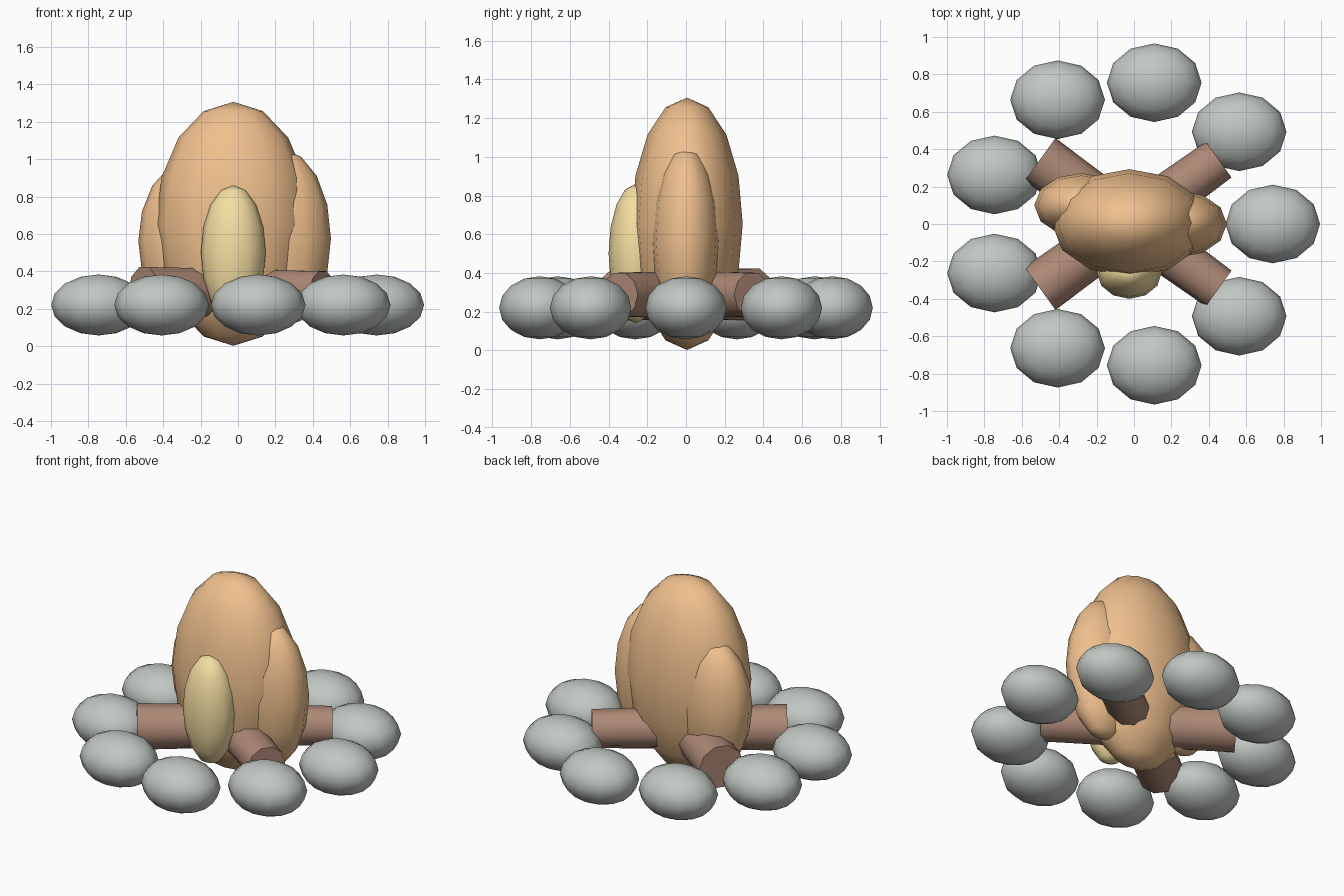
import bpy, math

if "Cube" in bpy.data.objects:
    bpy.data.objects.remove(bpy.data.objects["Cube"])


def material(name, rgb):
    m = bpy.data.materials.new(name)
    m.diffuse_color = (*rgb, 1)
    m.use_nodes = True
    m.node_tree.nodes["Principled BSDF"].inputs["Base Color"].default_value = m.diffuse_color
    return m


STONE = material("stone_grey", (0.53, 0.57, 0.54))
WOOD = material("wood_brown", (0.42, 0.25, 0.18))
ORANGE = material("flame_orange", (0.87, 0.53, 0.27))
YELLOW = material("flame_yellow", (0.91, 0.73, 0.36))


def finish(name, mat, angle):
    ob = bpy.context.object
    ob.name = name
    ob.data.materials.append(mat)
    bpy.ops.object.shade_smooth_by_angle(angle=math.radians(angle))


def ellipsoid(name, center, half, mat):
    bpy.ops.mesh.primitive_uv_sphere_add(segments=12, ring_count=8, radius=1, location=center)
    bpy.context.object.scale = half
    bpy.ops.object.transform_apply(location=False, rotation=False, scale=True)
    finish(name, mat, 60)


# Ring of nine stones
CX = -0.025
for i in range(9):
    a = math.radians(40 * i)
    ellipsoid(f"stone_{i + 1}",
              (CX + 0.767 * math.cos(a), 0.767 * math.sin(a), 0.22),
              (0.253, 0.21, 0.163), STONE)

# Two crossed tapering logs, thick ends to the left
for i, deg in enumerate((35.8, -35.8)):
    bpy.ops.mesh.primitive_cone_add(vertices=10, radius1=0.142, radius2=0.118, depth=1.178,
                                    location=(CX, 0, 0.288),
                                    rotation=(0, math.pi / 2, math.radians(deg)))
    finish(f"log_{i + 1}", WOOD, 40)

# Flames
ellipsoid("main_flame", (CX, 0.005, 0.654), (0.415, 0.288, 0.652), ORANGE)
ellipsoid("left_flame", (-0.28, 0.1, 0.56), (0.253, 0.172, 0.42), ORANGE)
ellipsoid("right_flame", (0.237, 0, 0.575), (0.26, 0.178, 0.475), ORANGE)
ellipsoid("front_flame", (CX, -0.26, 0.5), (0.173, 0.14, 0.36), YELLOW)
